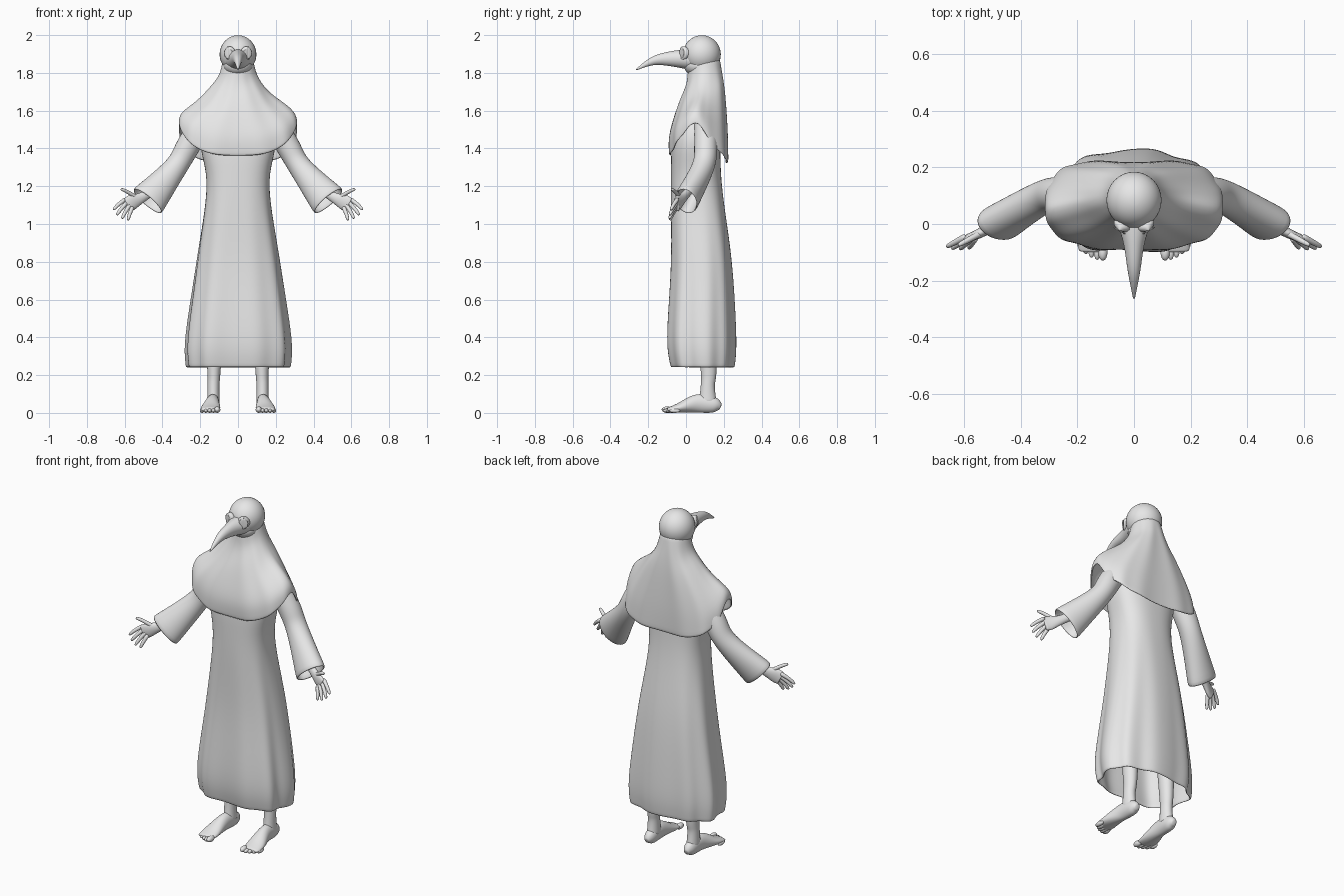
import bpy, bmesh
from math import sin, cos, tau, pi
from mathutils import Vector

cube = bpy.data.objects.get("Cube")
if cube:
    bpy.data.objects.remove(cube)

grey = bpy.data.materials.new("plain_grey")
grey.use_nodes = True
colour = (0.8, 0.8, 0.8, 1)
grey.diffuse_color = colour
grey.node_tree.nodes["Principled BSDF"].inputs["Base Color"].default_value = colour

UP = Vector((0, 0, 1))
BACK = Vector((0, 1, 0))


def finish(name, bm, mirror=False, thickness=0):
    """Turn a bmesh into a smooth, optionally mirrored or thickened object."""
    bmesh.ops.recalc_face_normals(bm, faces=bm.faces)
    mesh = bpy.data.meshes.new(name)
    bm.to_mesh(mesh)
    bm.free()
    mesh.materials.append(grey)
    mesh.shade_smooth()
    part = bpy.data.objects.new(name, mesh)
    bpy.context.collection.objects.link(part)
    if mirror:
        part.modifiers.new("mirror", 'MIRROR').use_mirror_merge = False
    if thickness:
        cloth = part.modifiers.new("cloth", 'SOLIDIFY')
        cloth.thickness = thickness
        cloth.offset = -1
    rounding = part.modifiers.new("rounding", 'SUBSURF')
    rounding.levels = rounding.render_levels = 1


def loft(name, rings, cap_start=True, cap_end=True, **options):
    """Skin a list of closed rings of points."""
    bm = bmesh.new()
    loops = [[bm.verts.new(point) for point in ring] for ring in rings]
    for low, high in zip(loops, loops[1:]):
        for k in range(len(low)):
            bm.faces.new((low[k - 1], low[k], high[k], high[k - 1]))
    if cap_start:
        bm.faces.new(loops[0])
    if cap_end:
        bm.faces.new(loops[-1])
    finish(name, bm, **options)


def spline(stations, steps=4):
    """Pass a smooth curve through a few stations of any dimension."""
    last = len(stations) - 1
    result = []
    for i in range(last):
        before, start = stations[max(i - 1, 0)], stations[i]
        end, after = stations[i + 1], stations[min(i + 2, last)]
        for step in range(steps):
            t = step / steps
            result.append([b + t / 2 * (c - a + t * (2 * a - 5 * b + 4 * c - d
                                                     + t * (3 * (b - c) + d - a)))
                           for a, b, c, d in zip(before, start, end, after)])
    return result + [list(stations[last])]


def tube(name, stations, sides=12, side=BACK, steps=4, **options):
    """Stations give x, y, z, the radius across and the radius along side."""
    path = spline(stations, steps)
    centres = [Vector(station[:3]) for station in path]
    rings = []
    for i, (centre, station) in enumerate(zip(centres, path)):
        ahead = centres[min(i + 1, len(path) - 1)]
        tangent = (ahead - centres[max(i - 1, 0)]).normalized()
        along = (side - tangent * side.dot(tangent)).normalized()
        across = along.cross(tangent)
        across_radius, along_radius = station[3:]
        rings.append([centre + across * across_radius * cos(tau * k / sides)
                      + along * along_radius * sin(tau * k / sides)
                      for k in range(sides)])
    loft(name, rings, **options)


def ball(name, centre, radii, mirror=False):
    bm = bmesh.new()
    bmesh.ops.create_uvsphere(bm, u_segments=16, v_segments=12, radius=1)
    bmesh.ops.scale(bm, vec=radii, verts=bm.verts)
    bmesh.ops.translate(bm, vec=centre, verts=bm.verts)
    finish(name, bm, mirror=mirror)


def outline(half_width, front, back, power, sides=64):
    """Yield the angle and the x, y of points round a soft rectangle."""
    for k in range(sides):
        angle = tau * k / sides
        c, s = cos(angle), sin(angle)
        x = half_width * c * abs(c) ** -power if abs(c) > 1e-6 else 0
        y = s * abs(s) ** -power if abs(s) > 1e-6 else 0
        yield angle, x, (front + back) / 2 + (back - front) / 2 * y


# Long robe: z, half width, front and back, with folds deepening to the hem
robe = [(0.24, 0.27, -0.08, 0.25), (0.4, 0.275, -0.1, 0.26),
        (0.8, 0.22, -0.08, 0.24), (1.2, 0.165, -0.08, 0.19),
        (1.45, 0.2, -0.07, 0.18), (1.64, 0.13, 0, 0.17)]
rings = []
for z, half_width, front, back in spline(robe):
    depth = 0.04 * max(0, 1.2 - z)
    ring = []
    for angle, x, y in outline(half_width, front, back, 0.22):
        fold = 1 + depth * (sin(9 * angle + 1) + sin(5 * angle) / 2)
        ring.append((x * fold, 0.08 + (y - 0.08) * fold, z))
    rings.append(ring)
loft("robe", rings, cap_start=False, thickness=0.012)

# Hooded cape: half width, front, back, then the height at side, front, back
cape = [(0.08, 0.01, 0.18, 1.87, 1.81, 1.87), (0.105, 0, 0.195, 1.78, 1.74, 1.78),
        (0.18, -0.045, 0.21, 1.69, 1.62, 1.66), (0.295, -0.09, 0.22, 1.6, 1.47, 1.46),
        (0.315, -0.09, 0.22, 1.54, 1.36, 1.32)]
rings = []
levels = spline(cape, 3)
for i, (half_width, front, back, side_z, front_z, back_z) in enumerate(levels):
    t = i / (len(levels) - 1)
    ring = []
    for angle, x, y in outline(half_width, front, back, 0.3 * t):
        s = sin(angle)
        if s > 0:  # two folds droop behind the shoulders
            y += t * s * (1 - cos(4 * angle)) / 100
            z = side_z + (back_z - side_z) * s ** 0.6
        else:
            z = side_z + (front_z - side_z) * abs(s) ** 1.2
        wrinkle = sin(pi * t) * sin(3 * angle + i) / 200
        ring.append((x, y + t * sin(11 * angle) / 250, z + wrinkle))
    rings.append(ring)
loft("hooded_cape", rings, cap_start=False, cap_end=False, thickness=0.008)

# Mask with a curved beak
ball("mask_head", (0, 0.084, 1.898), (0.101, 0.104, 0.102))
ball("mask_jaw", (0, 0.07, 1.84), (0.08, 0.085, 0.06))
tube("beak", [(0, 0.04, 1.87, 0.075, 0.06), (0, -0.06, 1.875, 0.04, 0.044),
              (0, -0.17, 1.865, 0.022, 0.024), (0, -0.265, 1.816, 0.003, 0.003)],
     sides=16, side=UP, mirror=False)

# Round goggles set into the mask, with a rim and a sunken lens
eye = Vector((0.047, -0.014, 1.905))
outward = Vector((0.5, -0.9, 0)).normalized()
rim = [(-0.03, 0.036), (0.01, 0.036), (0.015, 0.032), (0.006, 0.025), (0.01, 0.01)]
tube("goggles", [(*(eye + outward * offset), radius, radius) for offset, radius in rim],
     sides=24, side=UP, steps=1, mirror=True)

# Wide sleeves flaring to the cuffs
tube("sleeves", [(0.17, 0.1, 1.57, 0.06, 0.06), (0.26, 0.105, 1.42, 0.064, 0.062),
                 (0.33, 0.09, 1.3, 0.062, 0.06), (0.48, 0, 1.12, 0.1, 0.066)],
     sides=24, mirror=True, cap_end=False, thickness=0.01)

# Hands: a palm, four fanned fingers and a thumb
palm_back = Vector((0, 1, 0.2))
tube("palms", [(0.4, 0.04, 1.21, 0.026, 0.024), (0.5, -0.01, 1.145, 0.027, 0.02),
               (0.56, -0.04, 1.115, 0.043, 0.017), (0.59, -0.05, 1.1, 0.04, 0.014)],
     side=palm_back, mirror=True)


def finger(name, knuckle, reach):
    stations = []
    for t, radius in ((-0.25, 0.013), (0.5, 0.011), (0.9, 0.009), (1, 0.004)):
        centre = knuckle + reach * t + UP * sin(pi * t) / 250
        stations.append((*centre, radius, radius))
    tube(name, stations, sides=8, side=palm_back, steps=2, mirror=True)


for i, name in enumerate(("index", "middle", "ring", "little")):
    t = i / 3
    knuckle = Vector((0.605, -0.05, 1.125)).lerp(Vector((0.563, -0.055, 1.08)), t)
    reach = Vector((0.055, -0.03, -0.05)).lerp(Vector((0.02, -0.03, -0.06)), t)
    finger(name + "_fingers", knuckle, reach * (1 + sin(pi * t) / 5))
finger("thumbs", Vector((0.545, -0.035, 1.145)), Vector((0.075, -0.04, 0.04)))

# Bare legs and feet
tube("legs", [(0.125, 0.11, 0.6, 0.06, 0.06), (0.127, 0.12, 0.24, 0.037, 0.044),
              (0.13, 0.115, 0.14, 0.032, 0.038), (0.13, 0.115, 0.05, 0.035, 0.05)],
     sides=16, mirror=True)
tube("feet", [(0.13, 0.184, 0.03, 0.014, 0.014), (0.13, 0.15, 0.042, 0.033, 0.042),
              (0.134, 0.06, 0.05, 0.036, 0.05), (0.145, -0.04, 0.026, 0.053, 0.025),
              (0.147, -0.1, 0.016, 0.048, 0.011)],
     sides=16, side=UP, mirror=True)
for i in range(5):
    radius = 0.012 if i else 0.017
    ball(f"toe_pair_{i + 1}", (0.11 + 0.02 * i, i * i / 400 - 0.1, radius),
         (radius, 0.03, radius), mirror=True)
